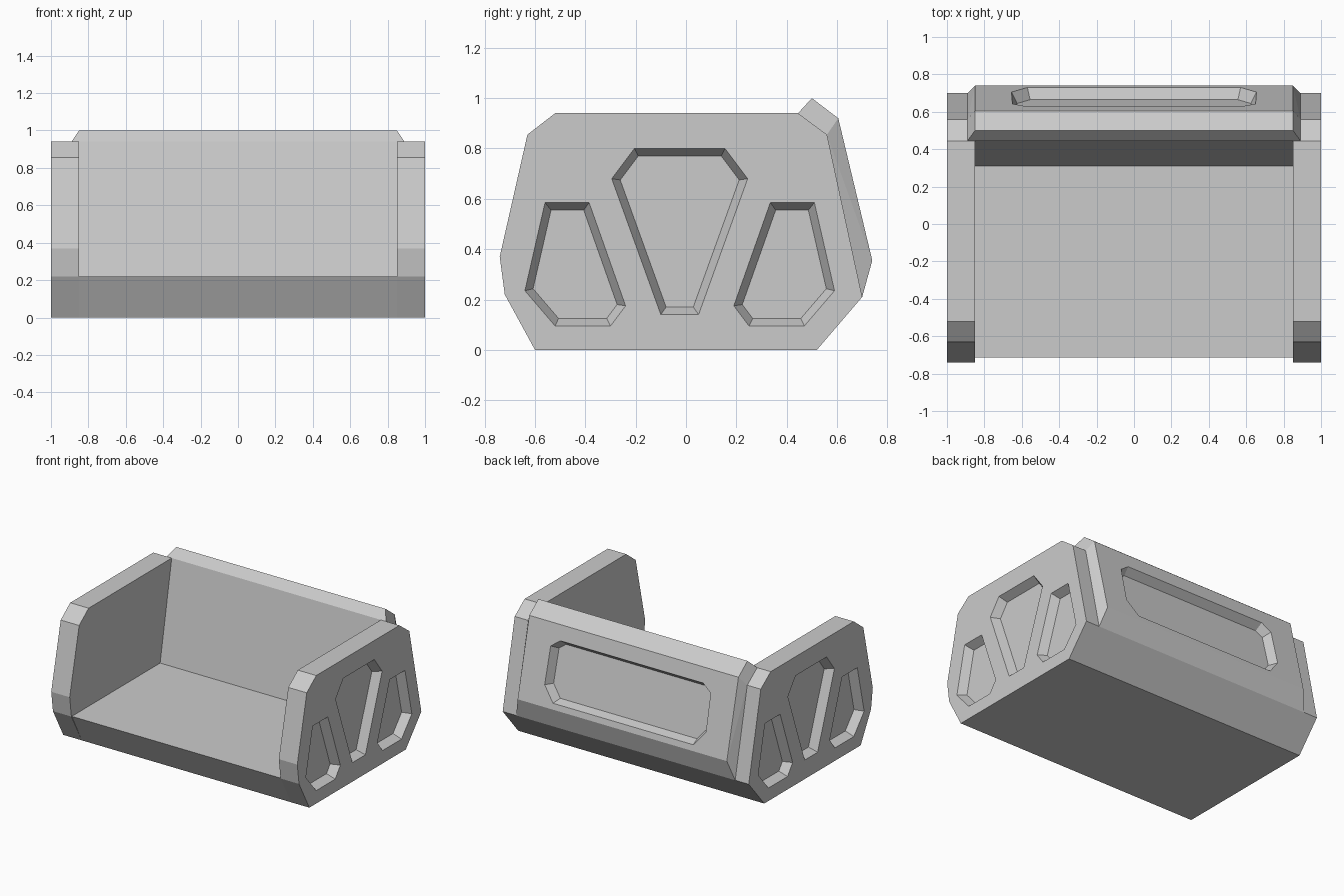
import bpy, bmesh
from mathutils import Vector, Matrix

cube = bpy.data.objects.get("Cube")
if cube:
    bpy.data.objects.remove(cube, do_unlink=True)

GREY = (0.6, 0.6, 0.6, 1)
grey = bpy.data.materials.new("plain_grey")
grey.use_nodes = True
grey.diffuse_color = GREY
grey.node_tree.nodes["Principled BSDF"].inputs["Base Color"].default_value = GREY


def finish(name, bm):
    bmesh.ops.recalc_face_normals(bm, faces=bm.faces)
    mesh = bpy.data.meshes.new(name)
    bm.to_mesh(mesh)
    bm.free()
    mesh.materials.append(grey)
    ob = bpy.data.objects.new(name, mesh)
    bpy.context.collection.objects.link(ob)
    return ob


def loft(name, ring_a, ring_b):
    """Closed solid between two matching rings of points."""
    bm = bmesh.new()
    a = [bm.verts.new(p) for p in ring_a]
    b = [bm.verts.new(p) for p in ring_b]
    bm.faces.new(a)
    bm.faces.new(b[::-1])
    for i in range(len(a)):
        j = (i + 1) % len(a)
        bm.faces.new((a[i], b[i], b[j], a[j]))
    return finish(name, bm)


def slab(name, profile, x0, x1):
    return loft(name, [(x0, y, z) for y, z in profile], [(x1, y, z) for y, z in profile])


def inset(poly, d):
    """Move every side of a clockwise outline inward by d."""
    pts = [Vector(p) for p in poly]
    out = []
    for i, p in enumerate(pts):
        e0 = (p - pts[i - 1]).normalized()
        e1 = (pts[(i + 1) % len(pts)] - p).normalized()
        n0, n1 = Vector((e0.y, -e0.x)), Vector((e1.y, -e1.x))
        out.append(p + (n0 + n1) * d / (1 + n0.dot(n1)))
    return out


def cut_recess(ob, outline, origin, u, v, depth=0.06, taper=0.03):
    """Cut a pocket with sloping walls; u and v span the face, u x v points out."""
    u, v, o = Vector(u), Vector(v).normalized(), Vector(origin)
    w = u.cross(v)
    rings = [[o + u * p.x + v * p.y + w * h for p in inset(outline, d)]
             for d, h in ((-taper, depth), (taper, -depth))]
    cutter = loft("recess_cutter", *rings)
    cutter.hide_render = True
    mod = ob.modifiers.new("recess", "BOOLEAN")
    mod.operation, mod.solver, mod.object = "DIFFERENCE", "EXACT", cutter
    bpy.context.view_layer.objects.active = ob
    bpy.ops.object.modifier_apply(modifier=mod.name)
    bpy.data.objects.remove(cutter, do_unlink=True)


def mirror_x(ob):
    mod = ob.modifiers.new("mirror", "MIRROR")
    mod.use_axis = (True, False, False)


# Backrest corner points: rim on the side panels, and raised crest
RIM = [(0.445, 0.94), (0.56, 0.855), (0.70, 0.21)]
CREST = [(0.50, 1.0), (0.605, 0.92), (0.74, 0.355)]

# Seat and backrest in one profile, with a long pocket in the back
seat = slab("seat_and_backrest",
            [(-0.60, 0), (-0.715, 0.22), (0.31, 0.22), RIM[0], *CREST, RIM[2], (0.52, 0)],
            -0.85, 0.85)
half = [(0.58, 0.473), (0.65, 0.42), (0.655, 0.15), (0.57, 0.043)]
cut_recess(seat, half + [(-x, v) for x, v in half[::-1]],
           (0, *CREST[2]), (-1, 0, 0),
           (0, CREST[1][0] - CREST[2][0], CREST[1][1] - CREST[2][1]))

# Side panels with three pockets each
panel = slab("side_panels",
             [(-0.60, 0), (-0.72, 0.22), (-0.74, 0.37), (-0.63, 0.855), (-0.52, 0.94),
              *RIM, (0.52, 0)], 0.85, 1.0)
MID = -0.025
centre = [(0.18, 0.80), (0.27, 0.68), (0.075, 0.14)]
centre = [(MID + y, z) for y, z in centre] + [(MID - y, z) for y, z in centre[::-1]]
rear = [(0.335, 0.585), (0.51, 0.585), (0.59, 0.235), (0.47, 0.095), (0.25, 0.095), (0.19, 0.175)]
front = [(2 * MID - y, z) for y, z in rear[::-1]]
for outline in (centre, rear, front):
    cut_recess(panel, outline, (1, 0, 0), (0, 1, 0), (0, 0, 1))
mirror_x(panel)

# Sloping ends where the raised backrest meets the side panels
bm = bmesh.new()
for pts, x in ((RIM, 0.85), (CREST, 0.85), (RIM, 0.89)):
    for y, z in pts:
        bm.verts.new((x, y, z))
bmesh.ops.convex_hull(bm, input=bm.verts)
bmesh.ops.dissolve_limit(bm, angle_limit=0.03, verts=bm.verts, edges=bm.edges)
mirror_x(finish("backrest_bevels", bm))
